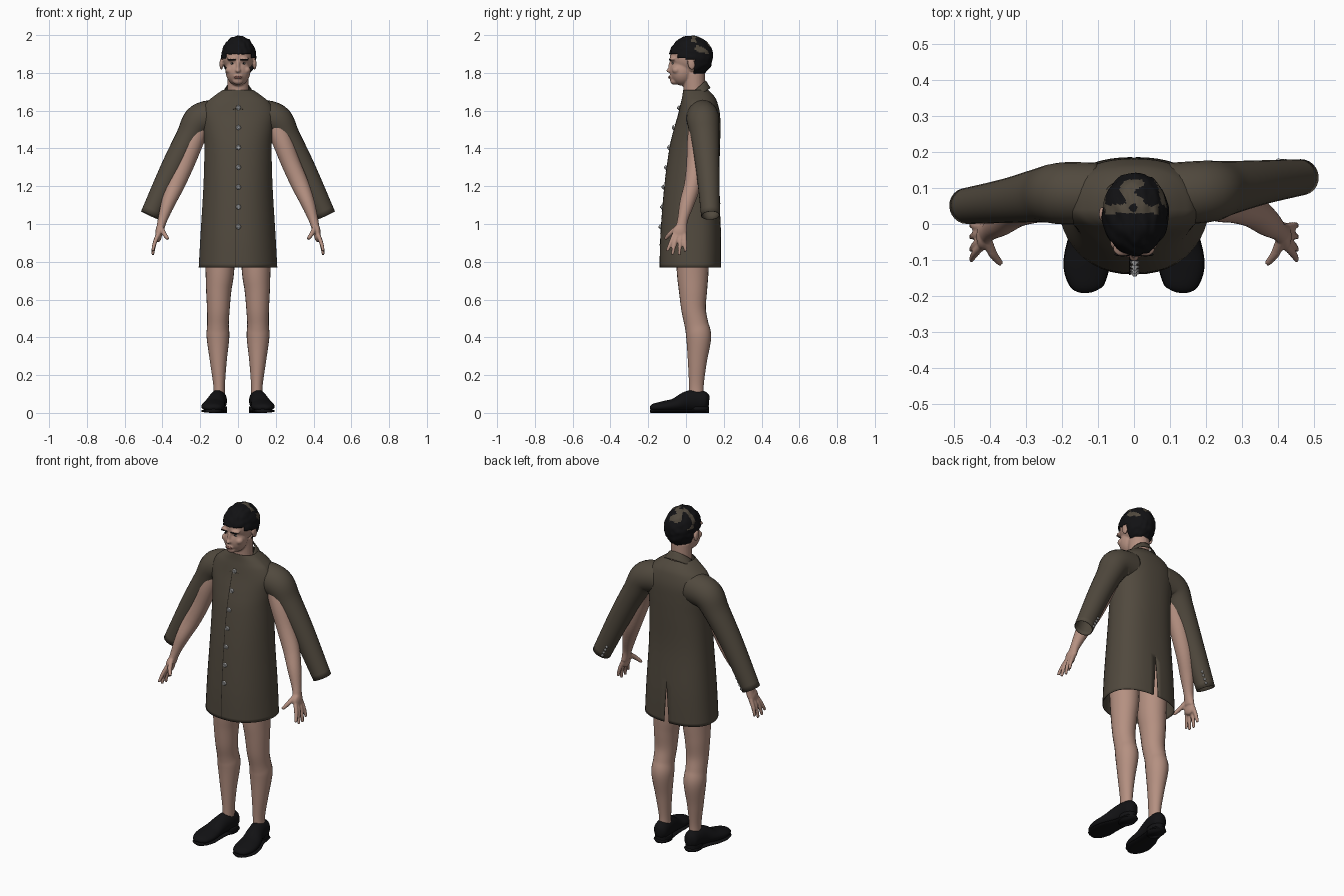
import bpy, bmesh, math
from mathutils import Vector, Matrix, noise

cube = bpy.data.objects.get("Cube")
if cube:
    bpy.data.objects.remove(cube)


def material(name, rgb):
    m = bpy.data.materials.new(name)
    m.use_nodes = True
    m.diffuse_color = (*rgb, 1)
    m.node_tree.nodes["Principled BSDF"].inputs["Base Color"].default_value = (*rgb, 1)
    return m


COAT = material("coat_brown", (0.082, 0.067, 0.048))
SKIN = material("skin", (0.46, 0.28, 0.22))
BLACK = material("black", (0.006, 0.006, 0.007))
METAL = material("button_grey", (0.5, 0.5, 0.5))
SEAM = material("seam_dark", (0.02, 0.016, 0.012))
LIPS = material("lips", (0.25, 0.11, 0.09))
EYE = material("eye_white", (0.45, 0.42, 0.4))


def make(name, bm, *mats, smooth=True):
    bmesh.ops.recalc_face_normals(bm, faces=bm.faces)
    me = bpy.data.meshes.new(name)
    bm.to_mesh(me)
    bm.free()
    for m in mats:
        me.materials.append(m)
    for p in me.polygons:
        p.use_smooth = smooth
    ob = bpy.data.objects.new(name, me)
    bpy.context.collection.objects.link(ob)
    return ob


def spline(keys, steps=6):
    """Smooth curve through rows of numbers."""
    k = [Vector(r) for r in keys]
    k = [k[0]] + k + [k[-1]]
    out = []
    for a, b, c, d in zip(k, k[1:], k[2:], k[3:]):
        for i in range(steps):
            t = i / steps
            out.append(b + (c - a) * (t / 2) + (a * 2 - b * 5 + c * 4 - d) * (t * t / 2)
                       + (b * 3 - a - c * 3 + d) * (t ** 3 / 2))
    return out + [k[-1]]


def bridge(bm, rings, closed=True):
    n = len(rings[0])
    for lo, hi in zip(rings, rings[1:]):
        for i in range(n if closed else n - 1):
            j = (i + 1) % n
            bm.faces.new((lo[i], lo[j], hi[j], hi[i]))


def tube(bm, keys, ref=(0, 1, 0), seg=24, caps=True):
    """Loft ellipses along x, y, z with a radius along ref and one across it."""
    rows = spline(keys)
    pts = [Vector(r[:3]) for r in rows]
    rings = []
    for i, r in enumerate(rows):
        t = (pts[min(i + 1, len(pts) - 1)] - pts[max(i - 1, 0)]).normalized()
        u = Vector(ref)
        u = (u - t * u.dot(t)).normalized()
        v = t.cross(u)
        angles = [math.tau * k / seg for k in range(seg)]
        rings.append([bm.verts.new(pts[i] + u * r[3] * math.cos(a) + v * r[4] * math.sin(a))
                      for a in angles])
    bridge(bm, rings)
    if caps:
        bm.faces.new(rings[0])
        bm.faces.new(rings[-1])


def ball(bm, loc, size, tilt=0.0, seg=20):
    mat = Matrix.Translation(loc) @ Matrix.Rotation(tilt, 4, 'X') @ Matrix.Diagonal((*size, 1))
    return bmesh.ops.create_uvsphere(bm, u_segments=seg, v_segments=seg * 2 // 3, radius=1, matrix=mat)


def fuse(ob, voxel):
    r = ob.modifiers.new("fuse", 'REMESH')
    r.mode, r.voxel_size, r.use_smooth_shade = 'VOXEL', voxel, True
    s = ob.modifiers.new("soften", 'SMOOTH')
    s.factor, s.iterations = 0.5, 3


def thicken(ob):
    s = ob.modifiers.new("cloth", 'SOLIDIFY')
    s.thickness, s.offset = 0.004, -1


def front_y(ob, x, z):
    hit, loc, _, _ = ob.ray_cast(Vector((x, -1, z)), Vector((0, 1, 0)))
    return loc.y if hit else -0.08


# Coat body: z, half width, front y, back y; open slit low at the back
body = [(0.77, 0.208, -0.14, 0.185), (0.95, 0.198, -0.135, 0.185), (1.2, 0.183, -0.115, 0.175),
        (1.4, 0.178, -0.088, 0.18), (1.5, 0.185, -0.065, 0.182), (1.58, 0.192, -0.042, 0.18),
        (1.64, 0.168, -0.028, 0.167), (1.675, 0.13, -0.02, 0.15), (1.71, 0.08, -0.015, 0.118)]
bm = bmesh.new()
rings = []
for z, hw, yf, yb in (Vector(r) for r in spline([(*r,) for r in body])):
    mid, gap, ring = 0.04, 0.07 * max(0, 1.0 - z), []
    for k in range(49):
        a = math.tau * k / 48
        c, s = math.cos(a), math.sin(a)
        x = hw * math.copysign(abs(s) ** 0.85, s)
        if k in (0, 48):
            x = gap if k == 0 else -gap
        elif abs(x) < gap and c > 0:
            x = math.copysign(gap, x)
        y = mid + ((yb - mid) * c ** 0.8 if c > 0 else (mid - yf) * -abs(c) ** 1.15)
        ring.append(bm.verts.new((x, y, z)))
    rings.append(ring)
bridge(bm, rings, closed=False)
bmesh.ops.remove_doubles(bm, verts=bm.verts, dist=0.0005)
coat = make("coat_body", bm, COAT)
thicken(coat)

# Collar: folded band with two points at the front
bm = bmesh.new()
rings = []
for row in range(6):
    f, ring = row / 5, []
    for k in range(41):
        a = math.radians(4 + 352 * k / 40)
        back = (1 - math.cos(a)) / 2
        point = math.exp(-((min(a, math.tau - a) - 0.6) / 0.35) ** 2)
        z = 1.655 + 0.105 * back - f * (0.04 + 0.022 * point)
        ring.append(bm.verts.new(((0.068 + 0.03 * f) * math.sin(a),
                                  0.045 - (0.06 + 0.025 * f) * math.cos(a), z)))
    rings.append(ring)
bridge(bm, rings, closed=False)
thicken(make("collar", bm, COAT))

# Sleeves: the left one hangs further back than the right
for side, s, ys in (("left", 1, (0.085, 0.09, 0.1, 0.115, 0.13)),
                    ("right", -1, (0.085, 0.085, 0.08, 0.065, 0.05))):
    path = [(0.1, 1.57, 0.085, 0.09), (0.2, 1.55, 0.086, 0.087), (0.26, 1.46, 0.075, 0.07),
            (0.35, 1.29, 0.062, 0.062), (0.465, 1.045, 0.05, 0.053)]
    bm = bmesh.new()
    tube(bm, [(s * x, y, z, a, b) for (x, z, a, b), y in zip(path, ys)], caps=False)
    thicken(make(side + "_sleeve", bm, COAT))
    # Cuff buttons on the inner back edge
    bm = bmesh.new()
    for k in range(4):
        d = 0.02 + 0.022 * k
        centre = Vector((s * (0.465 - 0.42 * d), ys[-1], 1.045 + 0.9 * d))
        out = Vector((-0.5 * s, 0.83, -0.25))
        ball(bm, centre + out * (0.052 + 0.04 * d), (0.008, 0.006, 0.008), seg=9)
    make(side + "_cuff_buttons", bm, METAL, smooth=False)

# Front seam and buttons
bpy.context.view_layer.update()
bm = bmesh.new()
rings = []
for k in range(40):
    z = 0.772 + 0.85 * k / 39
    rings.append([bm.verts.new((x, front_y(coat, x, z) - 0.002, z)) for x in (-0.014, -0.01)])
bridge(bm, rings, closed=False)
make("front_seam", bm, SEAM)
bm = bmesh.new()
for k in range(7):
    z = 1.615 - 0.105 * k
    y = front_y(coat, 0, z)
    for r, d in ((0.014, 0.004), (0.007, 0.009)):
        mat = Matrix.Translation((0.002, y - d, z)) @ Matrix.Rotation(math.pi / 2, 4, 'X')
        bmesh.ops.create_cone(bm, cap_ends=True, segments=8, radius1=r, radius2=r * 0.75,
                              depth=0.008, matrix=mat)
make("front_buttons", bm, METAL, smooth=False)

for side, s in (("left", 1), ("right", -1)):
    # Legs
    bm = bmesh.new()
    leg = [(0.1, 0.035, 1.02, 0.09, 0.085), (0.096, 0.035, 0.77, 0.085, 0.077),
           (0.102, 0.037, 0.65, 0.075, 0.067), (0.104, 0.04, 0.55, 0.065, 0.06),
           (0.106, 0.055, 0.47, 0.063, 0.057), (0.106, 0.067, 0.4, 0.066, 0.06),
           (0.104, 0.06, 0.27, 0.05, 0.044), (0.1, 0.055, 0.15, 0.039, 0.031),
           (0.1, 0.055, 0.08, 0.039, 0.031)]
    tube(bm, [(s * x, *r) for x, *r in leg])
    make(side + "_leg", bm, SKIN)

    # Shoe upper, thin sole and heel block
    bm = bmesh.new()
    upper = [(0.13, -0.188, 0.022, 0.008, 0.02), (0.131, -0.172, 0.028, 0.02, 0.045),
             (0.132, -0.12, 0.034, 0.028, 0.062), (0.127, -0.06, 0.042, 0.035, 0.058),
             (0.113, 0.0, 0.06, 0.052, 0.047), (0.104, 0.05, 0.066, 0.057, 0.044),
             (0.1, 0.1, 0.062, 0.05, 0.04), (0.1, 0.122, 0.06, 0.03, 0.018)]
    tube(bm, [(s * x, *r) for x, *r in upper], ref=(0, 0, 1))
    make(side + "_shoe", bm, BLACK)
    bm = bmesh.new()
    tube(bm, [(s * x, y, 0.01, 0.01, w + 0.002) for x, y, _, _, w in upper], ref=(0, 0, 1))
    tube(bm, [(s * 0.1, 0.065, z, 0.057, 0.042) for z in (0, 0.035)])
    make(side + "_sole", bm, BLACK)

    # Arm with spread hand
    bm = bmesh.new()
    arm = [(0.19, 0.08, 1.56, 0.06, 0.06), (0.235, 0.062, 1.44, 0.056, 0.055),
           (0.28, 0.052, 1.32, 0.05, 0.05), (0.328, 0.035, 1.21, 0.045, 0.047),
           (0.37, 0.005, 1.11, 0.039, 0.037), (0.4, -0.018, 1.02, 0.028, 0.025),
           (0.415, -0.028, 0.96, 0.034, 0.02)]
    tube(bm, [(s * x, *r) for x, *r in arm])
    ball(bm, (s * 0.42, -0.035, 0.95), (0.018, 0.038, 0.045))
    for y0, y1, z1 in ((-0.062, -0.1, 0.857), (-0.045, -0.072, 0.838),
                       (-0.026, -0.036, 0.835), (-0.008, -0.003, 0.855)):
        tube(bm, [(s * 0.423, y0, 0.945, 0.012, 0.012),
                  (s * 0.441, (y0 + y1) / 2, 0.9, 0.011, 0.011),
                  (s * 0.452, y1, z1, 0.008, 0.008)], seg=10)
    tube(bm, [(s * 0.41, -0.04, 0.985, 0.015, 0.015), (s * 0.392, -0.083, 0.95, 0.013, 0.013),
              (s * 0.37, -0.11, 0.92, 0.009, 0.009)], ref=(1, 0, 0), seg=10)
    fuse(make(side + "_arm", bm, SKIN), 0.005)

# Head: skull, face, chin, nose, brow, cheeks, ears and neck
bm = bmesh.new()
ball(bm, (0, 0.025, 1.885), (0.08, 0.11, 0.1), seg=32)
ball(bm, (0, -0.02, 1.81), (0.066, 0.066, 0.078), seg=32)
ball(bm, (0, -0.06, 1.757), (0.028, 0.024, 0.02))
ball(bm, (0, -0.088, 1.812), (0.014, 0.017, 0.011))
ball(bm, (0, -0.08, 1.838), (0.01, 0.014, 0.036), tilt=-0.2)
ball(bm, (0, -0.078, 1.778), (0.024, 0.013, 0.014))
for s in (1, -1):
    ball(bm, (s * 0.03, -0.068, 1.874), (0.03, 0.022, 0.011))
    ball(bm, (s * 0.045, -0.05, 1.815), (0.022, 0.024, 0.02))
    ball(bm, (s * 0.088, 0.028, 1.848), (0.01, 0.02, 0.033), tilt=0.2)
tube(bm, [(0, 0.05, 1.58, 0.065, 0.07), (0, 0.045, 1.68, 0.057, 0.058), (0, 0.04, 1.8, 0.06, 0.057)])
head = make("head", bm, SKIN)
fuse(head, 0.005)

# Eyes, eyebrows and mouth as thin raised pieces
bpy.context.view_layer.update()


def feature(name, mat, spots, size):
    bm = bmesh.new()
    for x, z in spots:
        ball(bm, (x, front_y(head, x, z), z), size, seg=14)
    make(name, bm, mat)


feature("eyes", EYE, [(-0.03, 1.85), (0.03, 1.85)], (0.012, 0.004, 0.005))
feature("pupils", BLACK, [(-0.03, 1.851), (0.03, 1.851)], (0.005, 0.006, 0.005))
feature("eyebrows", BLACK, [(s * x, 1.87) for s in (1, -1) for x in (0.02, 0.032, 0.044)],
        (0.01, 0.004, 0.004))
feature("mouth", LIPS, [(-0.01, 1.777), (0, 1.777), (0.01, 1.777)], (0.012, 0.004, 0.006))

# Hair: tufted cap trimmed along the hairline, with thin worn patches on the crown
bm = bmesh.new()
ball(bm, (0.004, 0.027, 1.885), (0.092, 0.116, 0.112), seg=72)


def hairline(y):
    return 1.903 if y < -0.05 else 1.875 if y < 0.0 else 1.868 if y < 0.042 else 1.765


bmesh.ops.delete(bm, geom=[f for f in bm.faces
                           if f.calc_center_median().z < hairline(f.calc_center_median().y)],
                 context='FACES')
for v in bm.verts:
    out = (v.co - Vector((0, 0.027, 1.885))).normalized()
    v.co += out * 0.005 * noise.noise(Vector((v.co.x * 60, v.co.y * 25, v.co.z * 40)))
for f in bm.faces:
    c = f.calc_center_median()
    if c.y > 0.03 and c.z > 1.9 and noise.noise(c * 22) > 0.22:
        f.material_index = 1
thicken(make("hair", bm, BLACK, COAT))
